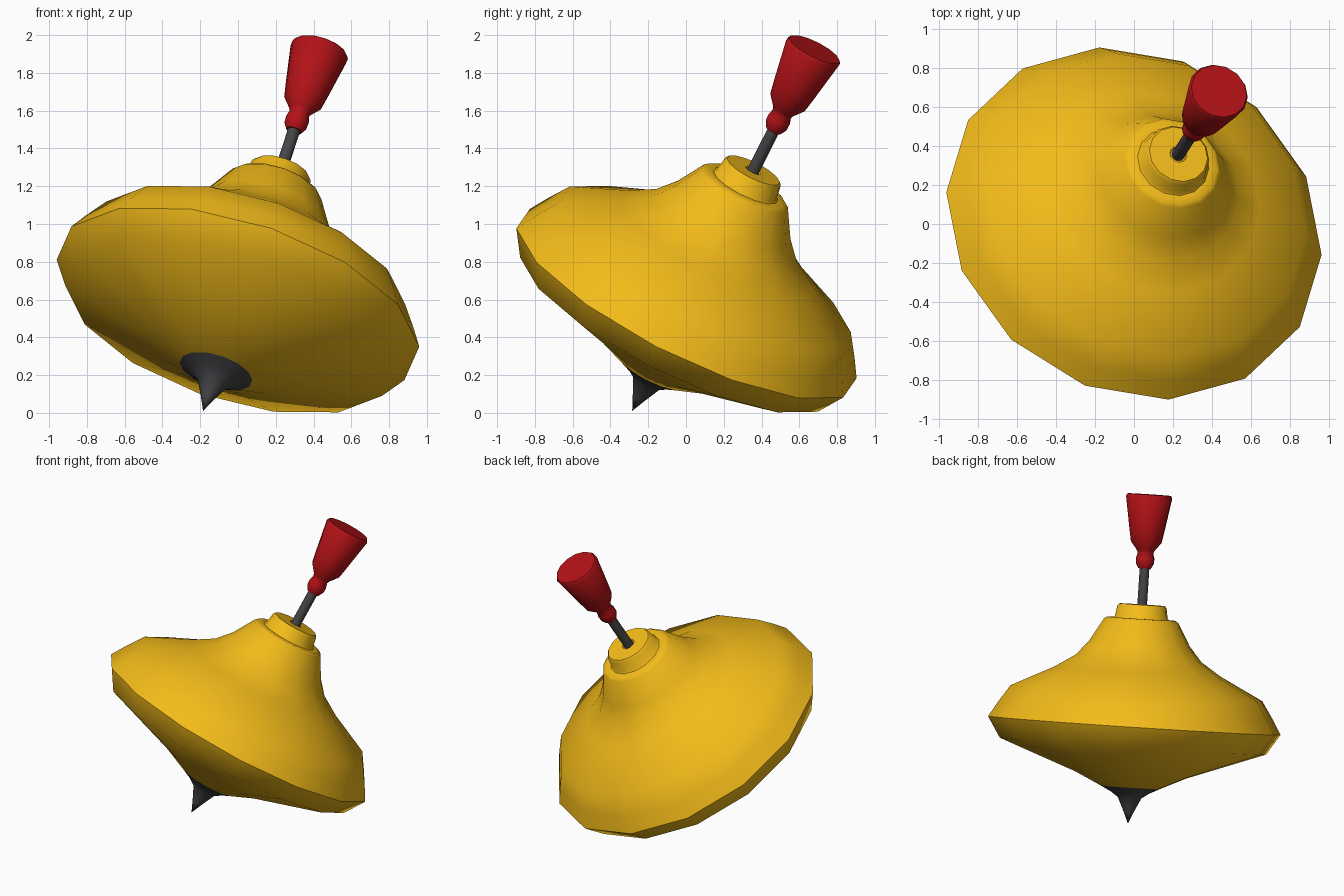
import bpy, bmesh, math
from mathutils import Vector, Matrix

if "Cube" in bpy.data.objects:
    bpy.data.objects.remove(bpy.data.objects["Cube"])

SIDES = 14
TIP = Vector((-0.185, -0.285, 0.01))
AXIS = Vector((0.62, 0.965, 1.915)).normalized()

# Leaning frame: local z runs along the spin axis, local x points at a rim corner
u = Vector((0.96, -0.16, -0.23))
u = (u - AXIS * u.dot(AXIS)).normalized()
v = AXIS.cross(u)
FRAME = Matrix.Translation(TIP) @ Matrix((u, v, AXIS)).transposed().to_4x4()


def material(name, rgb):
    m = bpy.data.materials.new(name)
    m.diffuse_color = (*rgb, 1)
    m.use_nodes = True
    m.node_tree.nodes["Principled BSDF"].inputs["Base Color"].default_value = m.diffuse_color
    return m


def lathe(name, profile, mat, sides=SIDES):
    """Revolve (radius, height) points; radius 0 closes an end."""
    bm = bmesh.new()
    rings = []
    for r, h in profile:
        if r == 0:
            rings.append([bm.verts.new((0, 0, h))] * sides)
        else:
            rings.append([bm.verts.new((r * math.cos(a), r * math.sin(a), h))
                          for a in (2 * math.pi * i / sides for i in range(sides))])
    for lo, hi in zip(rings, rings[1:]):
        for i in range(sides):
            j = (i + 1) % sides
            quad = dict.fromkeys((lo[i], lo[j], hi[j], hi[i]))
            bm.faces.new(list(quad))
    bmesh.ops.recalc_face_normals(bm, faces=bm.faces)
    mesh = bpy.data.meshes.new(name)
    bm.to_mesh(mesh)
    bm.free()
    mesh.materials.append(mat)
    ob = bpy.data.objects.new(name, mesh)
    bpy.context.collection.objects.link(ob)
    ob.matrix_world = FRAME
    bpy.ops.object.select_all(action='DESELECT')
    ob.select_set(True)
    bpy.context.view_layer.objects.active = ob
    bpy.ops.object.shade_smooth_by_angle(angle=math.radians(45))
    return ob


yellow = material("yellow_paint", (0.9, 0.5, 0.01))
red = material("red_paint", (0.45, 0.006, 0.008))
dark = material("dark_metal", (0.06, 0.06, 0.065))

# Pointed foot
lathe("foot_tip", [(0, 0), (0.035, 0.08), (0.08, 0.175), (0.13, 0.21),
                   (0.2, 0.245), (0.18, 0.255)], dark)

# Wide body with rim, sweeping shoulder and stepped collar
lathe("body", [(0, 0.25), (0.2, 0.245), (0.38, 0.33), (0.91, 0.525), (1.0, 0.665),
               (0.94, 0.765), (0.86, 0.885), (0.57, 1.03), (0.43, 1.12),
               (0.345, 1.22), (0.255, 1.375), (0.235, 1.39), (0.19, 1.39),
               (0.18, 1.40), (0.168, 1.47), (0.155, 1.485), (0.045, 1.485),
               (0.04, 1.475), (0, 1.475)], yellow)

# Plunger rod
lathe("rod", [(0, 1.46), (0.033, 1.46), (0.033, 1.76), (0, 1.76)], dark)

# Flared grip with a bead at its base
lathe("handle", [(0, 1.73), (0.042, 1.73), (0.062, 1.765), (0.063, 1.80),
                 (0.053, 1.835), (0.062, 1.855), (0.105, 1.91), (0.12, 1.99),
                 (0.158, 2.215), (0.148, 2.232), (0, 2.232)], red)
